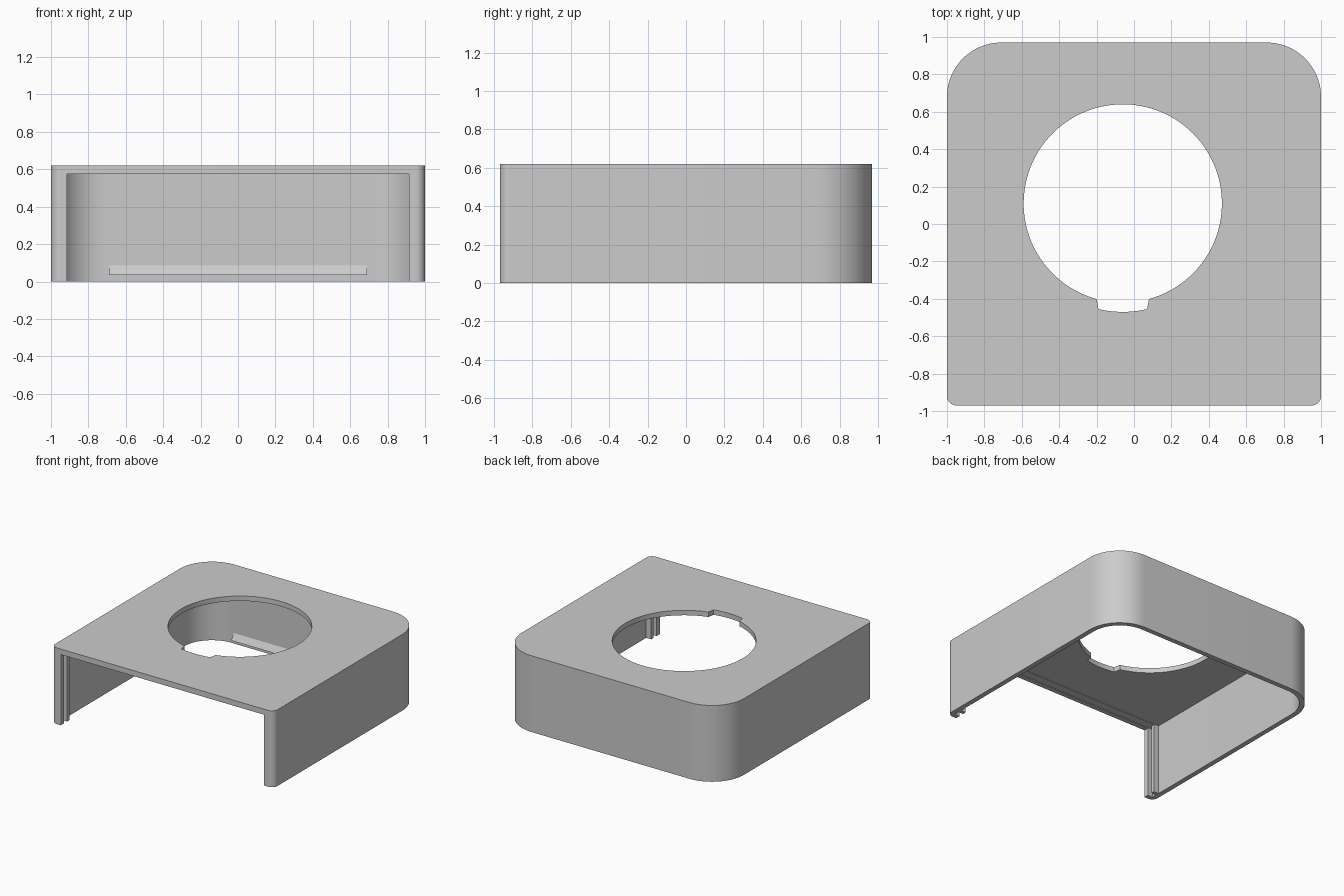
import bpy
import bmesh
from math import sin, cos, radians, asin

if "Cube" in bpy.data.objects:
    bpy.data.objects.remove(bpy.data.objects["Cube"])

GREY = (0.6, 0.6, 0.6, 1)
mat = bpy.data.materials.new("light grey plastic")
mat.use_nodes = True
mat.diffuse_color = GREY
mat.node_tree.nodes["Principled BSDF"].inputs["Base Color"].default_value = GREY


def arc(cx, cy, r, start, end, steps=20):
    """Points along an arc, angles in degrees."""
    angles = [radians(start + (end - start) * i / steps) for i in range(steps + 1)]
    return [(cx + r * cos(a), cy + r * sin(a)) for a in angles]


def mirrored(points):
    return [(-x, y) for x, y in reversed(points)]


def finish(name, bm):
    bmesh.ops.recalc_face_normals(bm, faces=bm.faces)
    mesh = bpy.data.meshes.new(name)
    bm.to_mesh(mesh)
    bm.free()
    mesh.materials.append(mat)
    obj = bpy.data.objects.new(name, mesh)
    bpy.context.collection.objects.link(obj)
    bpy.ops.object.select_all(action='DESELECT')
    obj.select_set(True)
    bpy.context.view_layer.objects.active = obj
    bpy.ops.object.shade_smooth_by_angle(angle=radians(30))
    return obj


def extrude_outline(name, loops, z0, z1):
    """Fill closed outlines (later loops are holes) and extrude upward."""
    bm = bmesh.new()
    edges = []
    for loop in loops:
        verts = [bm.verts.new((x, y, z0)) for x, y in loop]
        edges += [bm.edges.new((verts[i - 1], verts[i])) for i in range(len(verts))]
    bmesh.ops.triangle_fill(bm, edges=edges, use_beauty=True)
    top = bmesh.ops.extrude_face_region(bm, geom=bm.faces[:], use_keep_orig=True)
    moved = [g for g in top["geom"] if isinstance(g, bmesh.types.BMVert)]
    bmesh.ops.translate(bm, verts=moved, vec=(0, 0, z1 - z0))
    return finish(name, bm)


def box(name, x, y0, y1, z0, z1):
    return extrude_outline(name, [[(-x, y0), (x, y0), (x, y1), (-x, y1)]], z0, z1)


HEIGHT, ROOF = 0.62, 0.58
FRONT, POST, INNER = -0.97, 0.915, 0.96

# Outer outline, right half: small front corner, large back corner
outer = arc(0.95, -0.92, 0.05, -90, 0, 8) + arc(0.71, 0.68, 0.29, 0, 90)

# U-shaped wall with a panel groove behind each front post
inner = [(POST, FRONT), (POST, -0.93), (INNER, -0.93), (INNER, -0.89),
         (POST, -0.89), (POST, -0.86), (INNER, -0.86)]
inner += arc(0.71, 0.68, 0.25, 0, 90)
wall = outer + mirrored(outer) + [(-x, y) for x, y in inner] + inner[::-1]
extrude_outline("wall", [wall], 0, ROOF)

# Roof with a round hole and a keyed notch on its front side
HX, HY, R = -0.06, 0.11, 0.53
half = 15.3
hole = arc(HX, HY, R, -90 + half, 270 - half, 96)
notch = asin(0.13 / 0.58) * 57.2958
hole += arc(HX, HY, 0.58, -90 - notch, -90 + notch, 12)
extrude_outline("roof", [outer + mirrored(outer), hole], ROOF, HEIGHT)

# Shallow lips under the roof that carry the groove across
box("front_lip", POST, FRONT, -0.93, 0.575, ROOF)
box("groove_rib", POST, -0.89, -0.86, 0.575, ROOF)

# Wedge-shaped catch low on the inside of the back wall
bm = bmesh.new()
section = [(0.93, 0.035), (0.90, 0.035), (0.93, 0.085)]
ends = [[bm.verts.new((x, y, z)) for y, z in section] for x in (-0.69, 0.69)]
for end in ends:
    bm.faces.new(end)
for i in range(len(section)):
    bm.faces.new((ends[0][i - 1], ends[0][i], ends[1][i], ends[1][i - 1]))
finish("back_catch", bm)
